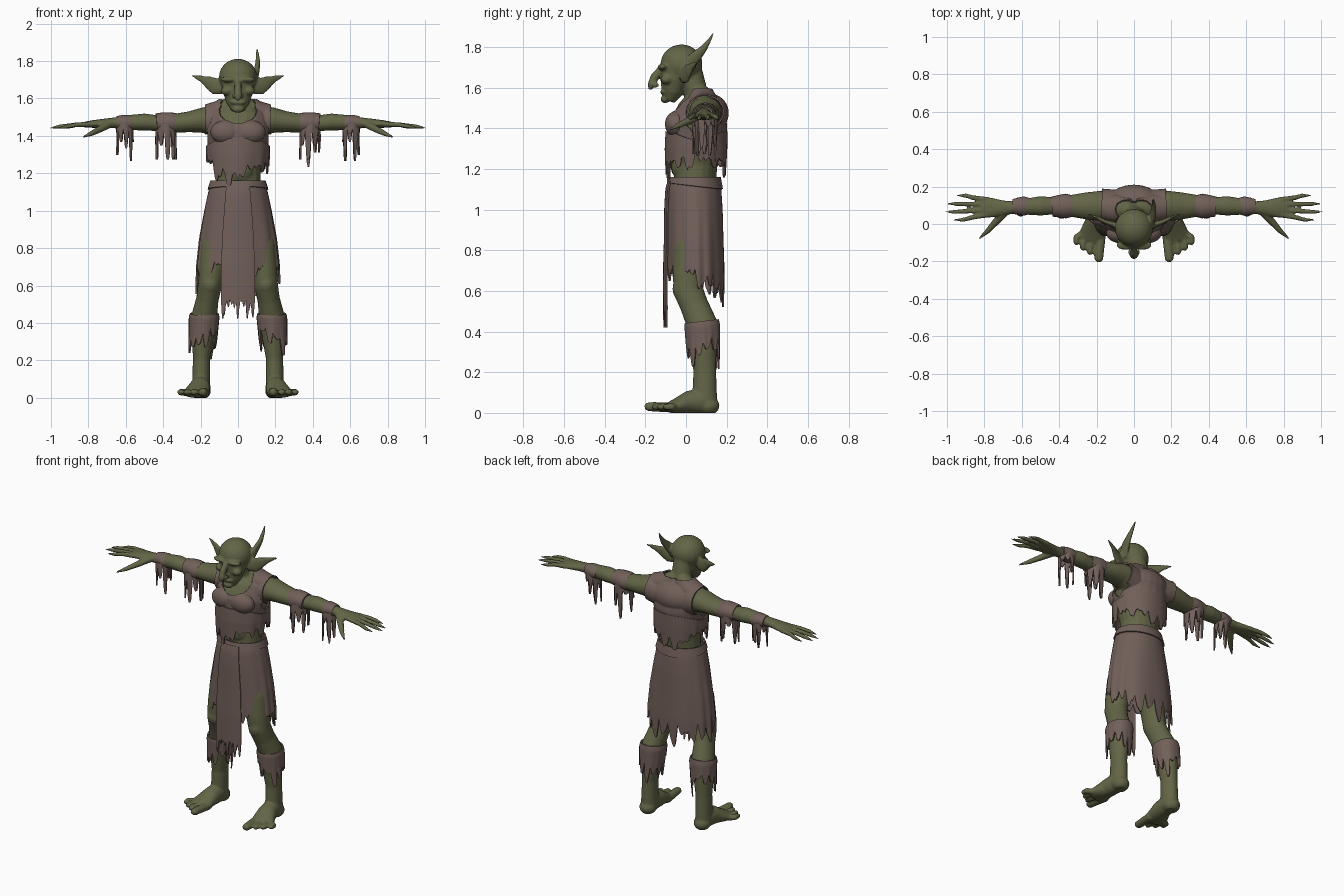
import bpy, bmesh, math, random
from mathutils import Vector, Matrix

if "Cube" in bpy.data.objects:
    bpy.data.objects.remove(bpy.data.objects["Cube"])

random.seed(4)


def material(name, rgb):
    m = bpy.data.materials.new(name)
    m.diffuse_color = (*rgb, 1)
    m.use_nodes = True
    m.node_tree.nodes["Principled BSDF"].inputs["Base Color"].default_value = m.diffuse_color
    return m


SKIN = material("olive skin", (0.125, 0.13, 0.062))
CLOTH = material("brown rag", (0.165, 0.115, 0.1))


def finish(bm, name, mat, mods, angle=50):
    """Turn a bmesh into an object with its modifiers applied."""
    bmesh.ops.recalc_face_normals(bm, faces=bm.faces)
    me = bpy.data.meshes.new(name)
    bm.to_mesh(me)
    bm.free()
    ob = bpy.data.objects.new(name, me)
    bpy.context.collection.objects.link(ob)
    for kind, settings in mods:
        mod = ob.modifiers.new(kind, kind)
        for key, value in settings.items():
            setattr(mod, key, value)
    dg = bpy.context.evaluated_depsgraph_get()
    new = bpy.data.meshes.new_from_object(ob.evaluated_get(dg))
    ob.modifiers.clear()
    ob.data = new
    new.materials.clear()
    new.materials.append(mat)
    new.shade_smooth()
    new.set_sharp_from_angle(angle=math.radians(angle))
    return ob


def tube(bm, pts, s=1, n=20):
    """Closed elliptical loft through (x, y, z, half width, half depth)."""
    c = [Vector((s * p[0], p[1], p[2])) for p in pts]
    upright = abs((c[-1] - c[0]).normalized().z) > 0.7
    rings = []
    for i, p in enumerate(pts):
        t = (c[min(i + 1, len(c) - 1)] - c[max(i - 1, 0)]).normalized()
        u = Vector((0, 1, 0)).cross(t) if upright else t.cross(Vector((0, 0, 1)))
        u.normalize()
        v = t.cross(u)
        rings.append([bm.verts.new(c[i] + u * p[3] * math.cos(a) + v * p[4] * math.sin(a))
                      for a in (2 * math.pi * k / n for k in range(n))])
    for a, b in zip(rings, rings[1:]):
        for k in range(n):
            bm.faces.new((a[k], a[(k + 1) % n], b[(k + 1) % n], b[k]))
    bm.faces.new(rings[0])
    bm.faces.new(rings[-1])


def blob(bm, c, r, s=1):
    m = Matrix.Translation((s * c[0], c[1], c[2])) @ Matrix.Diagonal((*r, 1))
    bmesh.ops.create_uvsphere(bm, u_segments=20, v_segments=14, radius=1, matrix=m)


def teeth(n, w, depth):
    """Random hanging strips along a hem of n columns."""
    d = [random.choice((0.15, 0.4, 0.6, 0.8, 1)) for _ in range(n // w + 1)]
    return [depth * d[i // w] * min(1, 1.7 * (1 - abs(2 * (i % w) / w - 1))) for i in range(n + 1)]


def at(prof, z):
    """Cross-section (cx, cy, rx, ry) of a cloth profile at height z."""
    if z >= prof[0][0]:
        return prof[0][1:]
    for a, b in zip(prof, prof[1:]):
        if z >= b[0]:
            f = (a[0] - z) / (a[0] - b[0])
            return [p + (q - p) * f for p, q in zip(a[1:], b[1:])]
    return prof[-1][1:]


def cloth(bm, prof, top, hem, rag, n=150, rows=14, span=(0, 2 * math.pi), fold=0.0, s=1):
    """Hanging sheet around a vertical axis with a torn lower edge."""
    closed = span[1] - span[0] > 6
    grid = []
    for i in range(n if closed else n + 1):
        a = span[0] + (span[1] - span[0]) * i / n
        low = hem(a) - rag[i]
        col = []
        for j in range(rows + 1):
            z = top(a) + (low - top(a)) * j / rows
            cx, cy, rx, ry = at(prof, z)
            k = 1 + fold * math.sin(11 * a + 3 * math.sin(2 * a)) * j / rows
            col.append(bm.verts.new((s * (cx + rx * k * math.cos(a)), cy + ry * k * math.sin(a), z)))
        grid.append(col)
    for i in range(n):
        a, b = grid[i], grid[(i + 1) % len(grid)]
        for j in range(rows):
            bm.faces.new((a[j], b[j], b[j + 1], a[j + 1]))


THICK = [("SOLIDIFY", {"thickness": 0.008, "offset": 0})]

# Body: overlapping lofts and blobs fused into one skin
bm = bmesh.new()
tube(bm, [(0, .04, .9, .15, .1), (0, .045, 1.14, .122, .102), (0, .05, 1.22, .12, .105),
          (0, .05, 1.32, .143, .132), (0, .055, 1.42, .16, .136), (0, .075, 1.5, .15, .11),
          (0, .09, 1.56, .09, .075)])
blob(bm, (0, .105, 1.475), (.135, .092, .085))
blob(bm, (0, -.02, 1.21), (.08, .052, .07))
tube(bm, [(0, .07, 1.5, .08, .07), (0, .045, 1.59, .062, .058), (0, .02, 1.68, .06, .06)])

# Head, face and nose
blob(bm, (0, -.022, 1.715), (.102, .103, .097))
tube(bm, [(0, -.05, 1.71, .093, .078), (0, -.055, 1.64, .082, .072),
          (0, -.068, 1.58, .064, .054), (0, -.085, 1.535, .036, .03)])
tube(bm, [(0, -.118, 1.695, .016, .018), (0, -.152, 1.655, .019, .022),
          (0, -.17, 1.615, .021, .019), (0, -.177, 1.59, .01, .01)])
blob(bm, (0, -.112, 1.578), (.042, .016, .01))
blob(bm, (0, -.103, 1.543), (.032, .022, .02))

for s in (1, -1):
    # Brow, cheek, nostril, ear
    blob(bm, (.045, -.113, 1.702), (.05, .026, .016), s)
    blob(bm, (.06, -.095, 1.64), (.03, .03, .024), s)
    blob(bm, (.018, -.15, 1.612), (.014, .018, .013), s)
    tube(bm, [(.08, -.015, 1.655, .02, .035), (.12, .0, 1.665, .016, .046),
              (.155, .012, 1.685, .012, .036), (.19, .03, 1.703, .009, .02),
              (.248, .055, 1.723, .004, .005)], s)
    # Chest, shoulder and arm
    blob(bm, (.065, -.05, 1.42), (.07, .04, .05), s)
    tube(bm, [(.02, .07, 1.57, .05, .05), (.1, .085, 1.53, .06, .045), (.2, .095, 1.5, .05, .045)], s)
    tube(bm, [(.1, .09, 1.47, .08, .08), (.19, .097, 1.485, .08, .068), (.26, .097, 1.475, .072, .056),
              (.34, .097, 1.468, .058, .05), (.43, .097, 1.468, .046, .042), (.5, .097, 1.474, .052, .046),
              (.57, .093, 1.472, .044, .041), (.65, .088, 1.47, .034, .03), (.7, .086, 1.468, .04, .026),
              (.77, .088, 1.464, .055, .021), (.82, .088, 1.46, .05, .016)], s)
    # Fingers and thumb
    for y0, y1, x1 in ((.13, .152, .95), (.105, .108, 1.0), (.076, .065, 1.008), (.05, .022, .965)):
        tube(bm, [(.78, y0, 1.463, .015, .015), (.86, (y0 + y1) / 2, 1.46, .013, .013),
                  (x1 - .05, y1, 1.45, .012, .011), (x1, y1, 1.44, .004, .004)], s, 10)
    tube(bm, [(.69, .065, 1.462, .024, .022), (.74, .01, 1.435, .02, .018),
              (.785, -.04, 1.412, .014, .014), (.83, -.08, 1.393, .005, .005)], s, 10)
    # Leg
    tube(bm, [(.09, .05, .96, .09, .09), (.12, .025, .8, .085, .09), (.14, .01, .68, .07, .076),
              (.15, .012, .6, .064, .074), (.163, .04, .53, .06, .07), (.18, .078, .44, .068, .076),
              (.188, .085, .33, .06, .066), (.195, .092, .21, .046, .056), (.197, .092, .1, .048, .06),
              (.197, .095, .03, .05, .06)], s)
    blob(bm, (.15, -.03, .61), (.045, .036, .055), s)
    # Foot and toes
    blob(bm, (.197, .11, .035), (.052, .055, .045), s)
    tube(bm, [(.197, .09, .06, .05, .065), (.205, .01, .052, .058, .055), (.22, -.05, .033, .07, .036),
              (.23, -.09, .024, .07, .024)], s)
    for x0, x1, y1, r in ((.175, .188, -.203, .026), (.213, .235, -.165, .02),
                          (.246, .272, -.142, .019), (.272, .308, -.112, .019)):
        tube(bm, [(x0, -.05, .026, r, r), (x1, y1 + .04, .03, r, r * .9),
                  (x1, y1 + .012, .03, r * .9, r * .8), (x1, y1, .027, r * .4, r * .4)], s, 12)

# Single curved horn on one side
tube(bm, [(.085, .0, 1.69, .02, .034), (.1, .045, 1.75, .016, .03), (.106, .085, 1.79, .013, .019),
          (.105, .112, 1.828, .01, .011), (.102, .135, 1.868, .004, .004)])

body = finish(bm, "body", SKIN, [
    ("REMESH", {"mode": "VOXEL", "voxel_size": 0.0065, "use_smooth_shade": True}),
    ("SMOOTH", {"factor": 0.5, "iterations": 3})], 180)
for v in body.data.vertices:
    v.co.z = max(v.co.z, 0)


# Shirt yoke: a shell lifted from the skin between neck opening and armholes
def in_yoke(p):
    neck = (p.x / .105) ** 2 + ((p.y + .03) / .115) ** 2 + ((p.z - 1.575) / .125) ** 2
    return abs(p.x) < .172 and 1.335 < p.z < 1.585 and neck > 1 and not (p.z < 1.42 and abs(p.x) > .15)


bm = bmesh.new()
bm.from_mesh(body.data)
bmesh.ops.delete(bm, geom=[f for f in bm.faces if not in_yoke(f.calc_center_median())], context="FACES")
bm.normal_update()
for v in bm.verts:
    v.co += v.normal * .01
finish(bm, "shirt_yoke", CLOTH, THICK)

# Shirt lower part with torn hem
bm = bmesh.new()
rag = [a + b for a, b in zip(teeth(150, 10, .08), teeth(150, 6, .04))]
cloth(bm, [(1.40, 0, .052, .166, .148), (1.3, 0, .05, .166, .15), (1.12, 0, .05, .155, .142)],
      lambda a: 1.385 - .04 * abs(math.cos(a)) ** 4,
      lambda a: 1.245 + .05 * abs(math.cos(a)) ** 3, rag, fold=.015)
finish(bm, "shirt_hem", CLOTH, THICK)

# Skirt, its waistband and its long front panel
skirt = [(1.16, 0, .045, .136, .114), (1.1, 0, .042, .155, .128), (1.0, 0, .043, .176, .134),
         (.85, 0, .045, .203, .137), (.7, 0, .046, .218, .142), (.45, 0, .046, .222, .14)]


def skirt_hem(a):
    front = max(0, -math.sin(a))
    return .71 + .06 * front - .04 * max(0, math.sin(a))


bm = bmesh.new()
rag = [a + b for a, b in zip(teeth(180, 9, .11), teeth(180, 6, .05))]
cloth(bm, skirt, lambda a: 1.15, skirt_hem, rag, 180, 20, fold=.02)
finish(bm, "skirt", CLOTH, THICK)

bm = bmesh.new()
band = [(z, x, y, rx + .008, ry + .008) for z, x, y, rx, ry in skirt]
cloth(bm, band, lambda a: 1.16, lambda a: 1.115 - .015 * math.sin(a), [0] * 121, 120, 4)
finish(bm, "waistband", CLOTH, THICK)

bm = bmesh.new()
panel = [(z, x, y, rx + .012, ry + .012) for z, x, y, rx, ry in skirt]
rag = [a + b for a, b in zip(teeth(56, 8, .1), teeth(56, 5, .05))]
cloth(bm, panel, lambda a: 1.14, lambda a: .53, rag, 56, 20,
      (-math.pi / 2 - .4, -math.pi / 2 + .4), .012)
finish(bm, "front_panel", CLOTH, THICK)

for s, side in ((1, "left"), (-1, "right")):
    # Shin wrap
    bm = bmesh.new()
    cloth(bm, [(.46, .18, .08, .07, .078), (.43, .181, .08, .078, .084), (.22, .194, .09, .068, .074)],
          lambda a: .45 + .01 * math.sin(a), lambda a: .345 + .03 * math.sin(2 * a),
          teeth(96, 8, .11), 96, fold=.025, s=s)
    finish(bm, side + "_shin_wrap", CLOTH, THICK)

    # Upper arm band and wrist band, each with hanging strips
    for name, x, r, w, low, long in (("upper_arm_rag", .385, .066, .052, 1.425, .19),
                                     ("wrist_rag", .605, .052, .042, 1.435, .17)):
        bm = bmesh.new()
        tube(bm, [(x - w, .096, 1.468, r - .008, r - .012), (x - w * .4, .096, 1.47, r, r - .01),
                  (x + w * .3, .095, 1.472, r - .006, r - .012),
                  (x + w, .093, 1.47, r - .012, r - .016)], s, 24)
        finish(bm, side + "_" + name + "_band", CLOTH, [])
        bm = bmesh.new()
        cloth(bm, [(1.5, x, .095, w, r * .85), (1.42, x, .093, w, r * .9), (1.2, x, .09, w, r * .8)],
              lambda a: 1.465, lambda a: low, teeth(72, 8, long), 72, fold=.05, s=s)
        finish(bm, side + "_" + name + "_strips", CLOTH, THICK)
